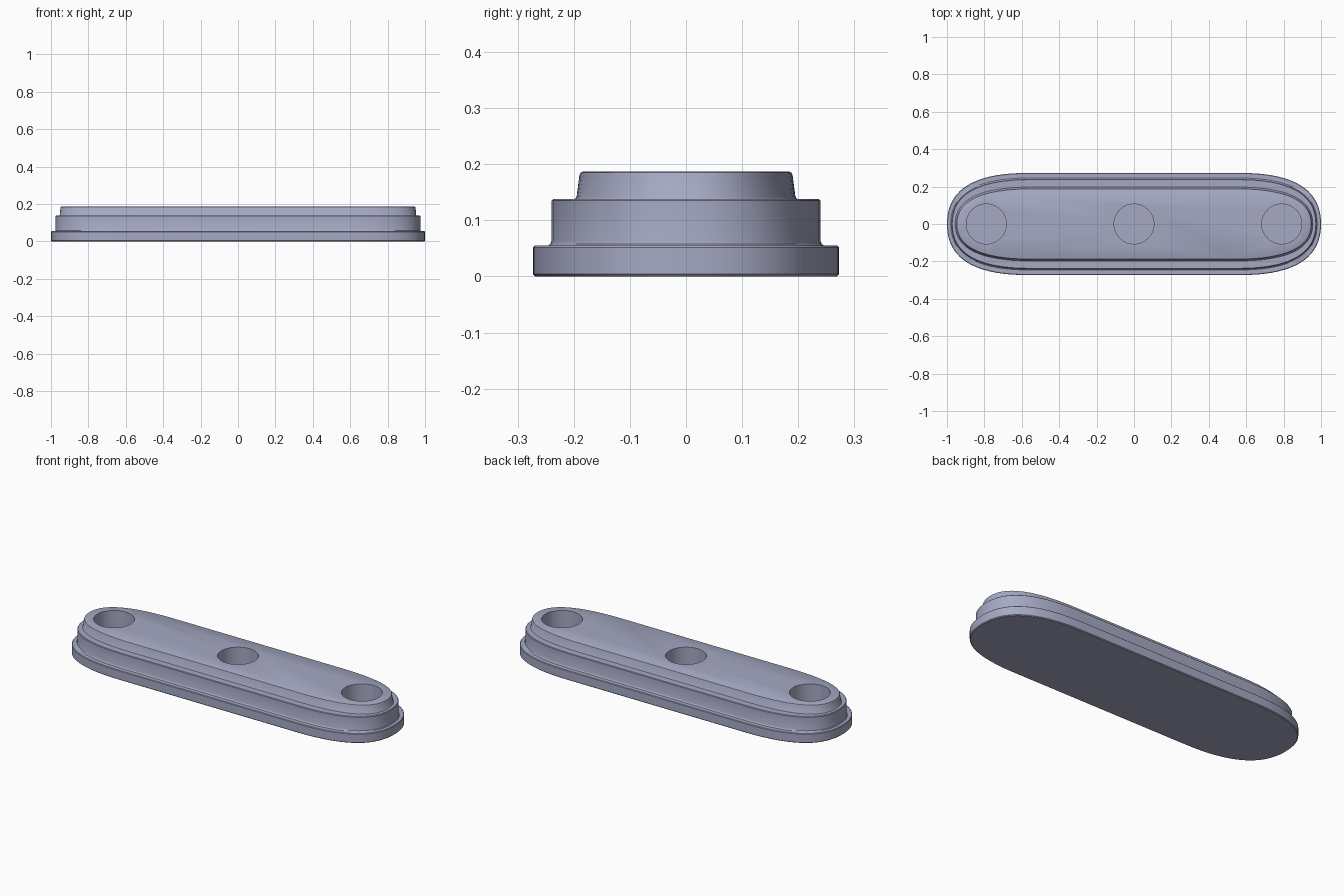
import bpy, bmesh
from mathutils import Vector
from mathutils.geometry import interpolate_bezier

cube = bpy.data.objects.get("Cube")
if cube:
    bpy.data.objects.remove(cube, do_unlink=True)

mat = bpy.data.materials.new("blue grey plastic")
mat.use_nodes = True
colour = (0.38, 0.40, 0.55, 1)
mat.diffuse_color = colour
bsdf = next(n for n in mat.node_tree.nodes if n.type == 'BSDF_PRINCIPLED')
bsdf.inputs["Base Color"].default_value = colour


def make_object(name, bm):
    bmesh.ops.recalc_face_normals(bm, faces=bm.faces)
    mesh = bpy.data.meshes.new(name)
    bm.to_mesh(mesh)
    bm.free()
    mesh.materials.append(mat)
    obj = bpy.data.objects.new(name, mesh)
    bpy.context.collection.objects.link(obj)
    return obj


# Rounded-end outline with unit half-length and half-width, one quarter mirrored
quarter = interpolate_bezier(Vector((1, 0, 0)), Vector((1, 0.62, 0)),
                             Vector((0.88, 1, 0)), Vector((0.57, 1, 0)), 20)
quarter = [(p.x, p.y) for p in quarter]
half = quarter + [(-x, y) for x, y in reversed(quarter)]
outline = half + [(x, -y) for x, y in reversed(half[1:-1])]

# Stepped profile: half-length, half-width, height
profile = [
    (0.996, 0.269, 0), (1, 0.273, 0.004), (1, 0.273, 0.052), (0.997, 0.27, 0.055),
    (0.980, 0.246, 0.055), (0.976, 0.242, 0.058), (0.975, 0.240, 0.063),
    (0.975, 0.240, 0.135), (0.972, 0.237, 0.138),
    (0.956, 0.198, 0.138), (0.953, 0.195, 0.142), (0.949, 0.190, 0.180),
    (0.947, 0.188, 0.185), (0.943, 0.184, 0.187),
]
bm = bmesh.new()
rings = [[bm.verts.new((x * a, y * b, z)) for x, y in outline] for a, b, z in profile]
count = len(outline)
for low, high in zip(rings, rings[1:]):
    for i in range(count):
        j = (i + 1) % count
        bm.faces.new((low[i], low[j], high[j], high[i]))
bm.faces.new(rings[0])
bm.faces.new(rings[-1])
body = make_object("stepped_plate", bm)

# Three round blind holes cut from the top
bm = bmesh.new()
for x in (-0.79, 0, 0.79):
    new = bmesh.ops.create_cone(bm, cap_ends=True, segments=32,
                                radius1=0.107, radius2=0.107, depth=0.2)
    bmesh.ops.translate(bm, verts=new["verts"], vec=(x, 0, 0.155))
cutter = make_object("hole_cutter", bm)
cutter.hide_render = True

holes = body.modifiers.new("holes", 'BOOLEAN')
holes.operation = 'DIFFERENCE'
holes.solver = 'EXACT'
holes.object = cutter
bpy.ops.object.select_all(action='DESELECT')
body.select_set(True)
bpy.context.view_layer.objects.active = body
bpy.ops.object.modifier_apply(modifier="holes")
bpy.data.objects.remove(cutter, do_unlink=True)
bpy.ops.object.shade_smooth_by_angle(angle=0.6)
